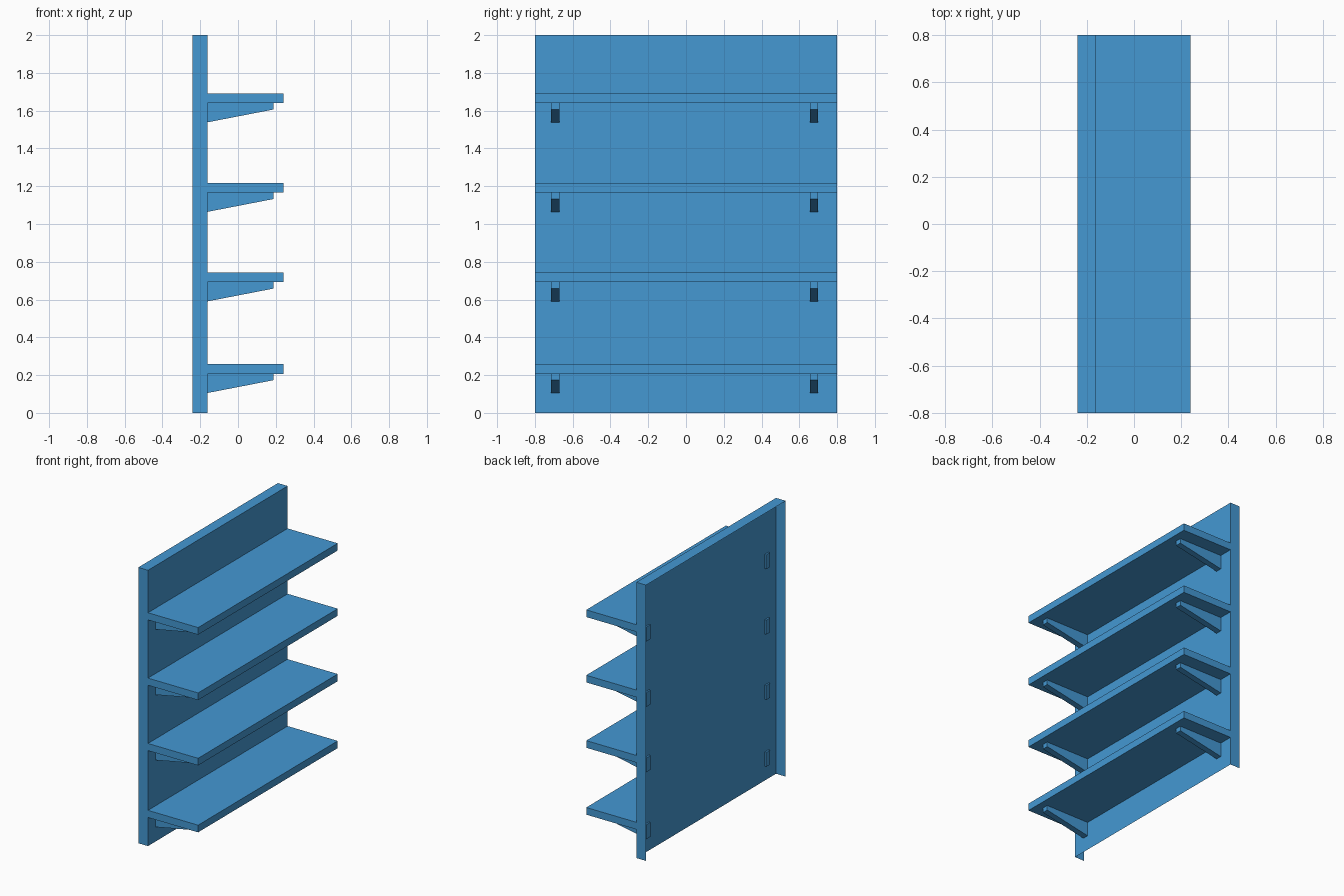
import bpy, bmesh

if "Cube" in bpy.data.objects:
    bpy.data.objects.remove(bpy.data.objects["Cube"])

X_BACK, X_PANEL, X_FRONT = -0.24, -0.162, 0.24
HALF_W, HEIGHT = 0.8, 2.0
SHELF_BOTTOMS = (0.207, 0.692, 1.166, 1.64)
SHELF_T = 0.052
BRACKET_Y = (-0.692, 0.678)
BRACKET_W = 0.044

# Blue paint shared by every part
blue = bpy.data.materials.new("blue_paint")
blue.diffuse_color = (0.058, 0.314, 0.651, 1)
blue.use_nodes = True
blue.node_tree.nodes["Principled BSDF"].inputs["Base Color"].default_value = blue.diffuse_color


def extruded(name, profile, y0, y1, open_normals=()):
    """Extrude an (x, z) profile along y, dropping faces that point along open_normals."""
    bm = bmesh.new()
    face = bm.faces.new([bm.verts.new((x, y0, z)) for x, z in profile])
    new = bmesh.ops.extrude_face_region(bm, geom=[face])["geom"]
    verts = [v for v in new if isinstance(v, bmesh.types.BMVert)]
    bmesh.ops.translate(bm, verts=verts, vec=(0, y1 - y0, 0))
    bmesh.ops.recalc_face_normals(bm, faces=bm.faces[:])
    drop = [f for f in bm.faces
            if any(f.normal.x * n[0] + f.normal.z * n[1] > 0.99 for n in open_normals)]
    bmesh.ops.delete(bm, geom=drop, context="FACES")
    mesh = bpy.data.meshes.new(name)
    bm.to_mesh(mesh)
    bm.free()
    mesh.materials.append(blue)
    obj = bpy.data.objects.new(name, mesh)
    bpy.context.collection.objects.link(obj)
    return obj


def rect(x0, x1, z0, z1):
    return [(x0, z0), (x1, z0), (x1, z1), (x0, z1)]


# Back panel: sheet with side and top flanges, open at the rear and underneath
extruded("back_panel", rect(X_BACK, X_PANEL, 0, HEIGHT), -HALF_W, HALF_W,
         open_normals=((-1, 0), (0, -1)))

for i, z in enumerate(SHELF_BOTTOMS, 1):
    # Shelf board, butted against the panel
    extruded(f"shelf_{i}", rect(X_PANEL, X_FRONT, z, z + SHELF_T), -HALF_W, HALF_W,
             open_normals=((-1, 0),))

    # Tapered brackets, poking slightly through the panel
    taper = [(X_PANEL - 0.012, z - 0.104), (0.187, z - 0.034),
             (0.187, z), (X_PANEL - 0.012, z)]
    for side, y in zip(("left", "right"), BRACKET_Y):
        extruded(f"bracket_{side}_{i}", taper, y - BRACKET_W / 2, y + BRACKET_W / 2)
